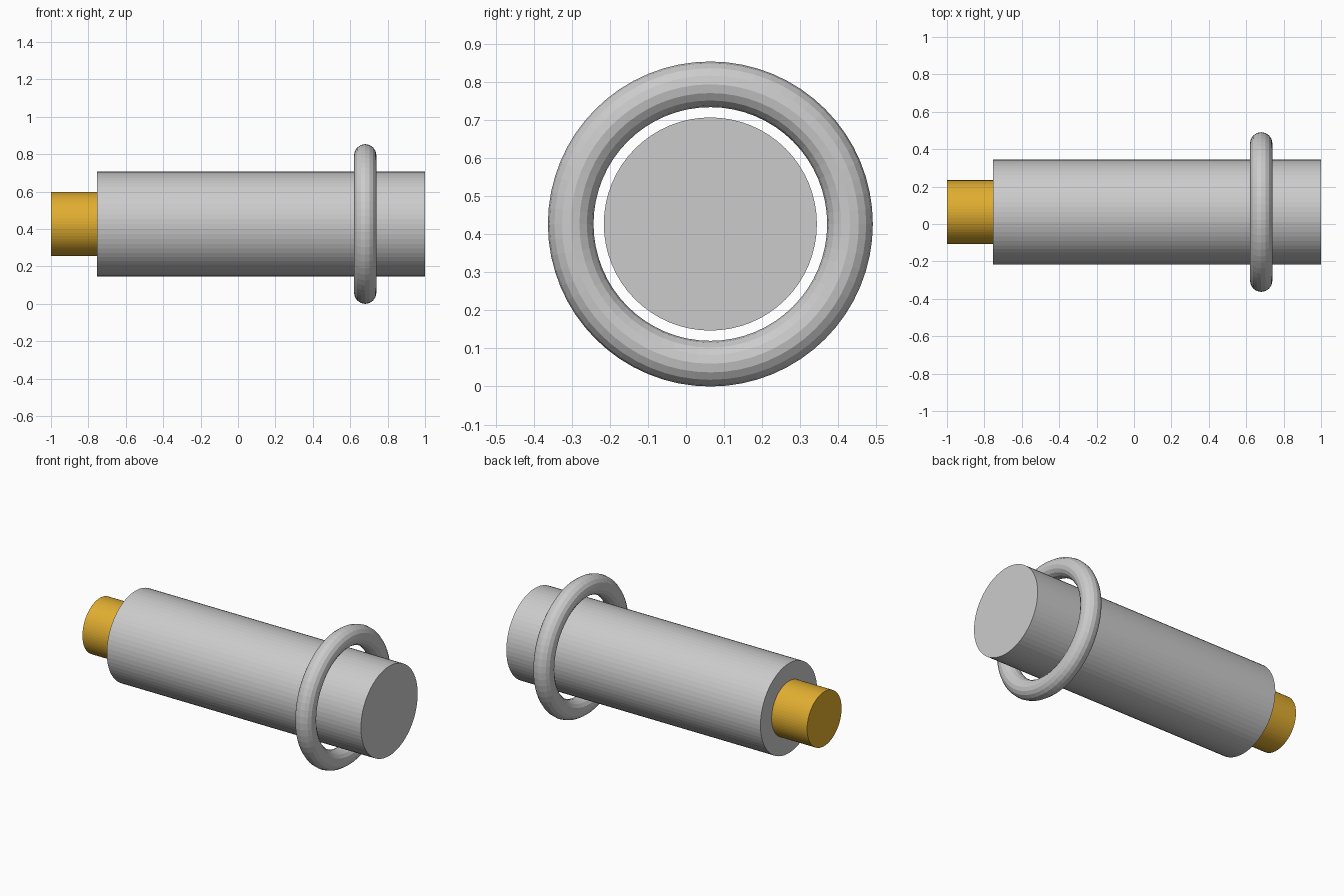
import bpy
from math import pi

cube = bpy.data.objects.get("Cube")
if cube:
    bpy.data.objects.remove(cube, do_unlink=True)

AXIS_Y, AXIS_Z = 0.064, 0.427
ALONG_X = (0, pi / 2, 0)


def rod(name, x_start, x_end, radius):
    """Faceted cylinder lying along the shared x axis."""
    bpy.ops.mesh.primitive_cylinder_add(
        vertices=64, radius=radius, depth=x_end - x_start,
        location=((x_start + x_end) / 2, AXIS_Y, AXIS_Z), rotation=ALONG_X)
    obj = bpy.context.object
    obj.name = name
    return obj


# Main barrel
rod("barrel", -0.755, 1.0, 0.28)

# Narrow golden end peg, seated slightly into the barrel
peg = rod("end_peg", -1.0, -0.75, 0.17)
gold = bpy.data.materials.new("gold")
gold.use_nodes = True
colour = (0.75, 0.42, 0.03, 1)
gold.diffuse_color = colour
gold.node_tree.nodes["Principled BSDF"].inputs["Base Color"].default_value = colour
peg.data.materials.append(gold)

# Loose ring around the barrel
bpy.ops.mesh.primitive_torus_add(
    major_segments=64, minor_segments=16, major_radius=0.367, minor_radius=0.06,
    location=(0.68, AXIS_Y, AXIS_Z), rotation=ALONG_X)
bpy.context.object.name = "ring"
